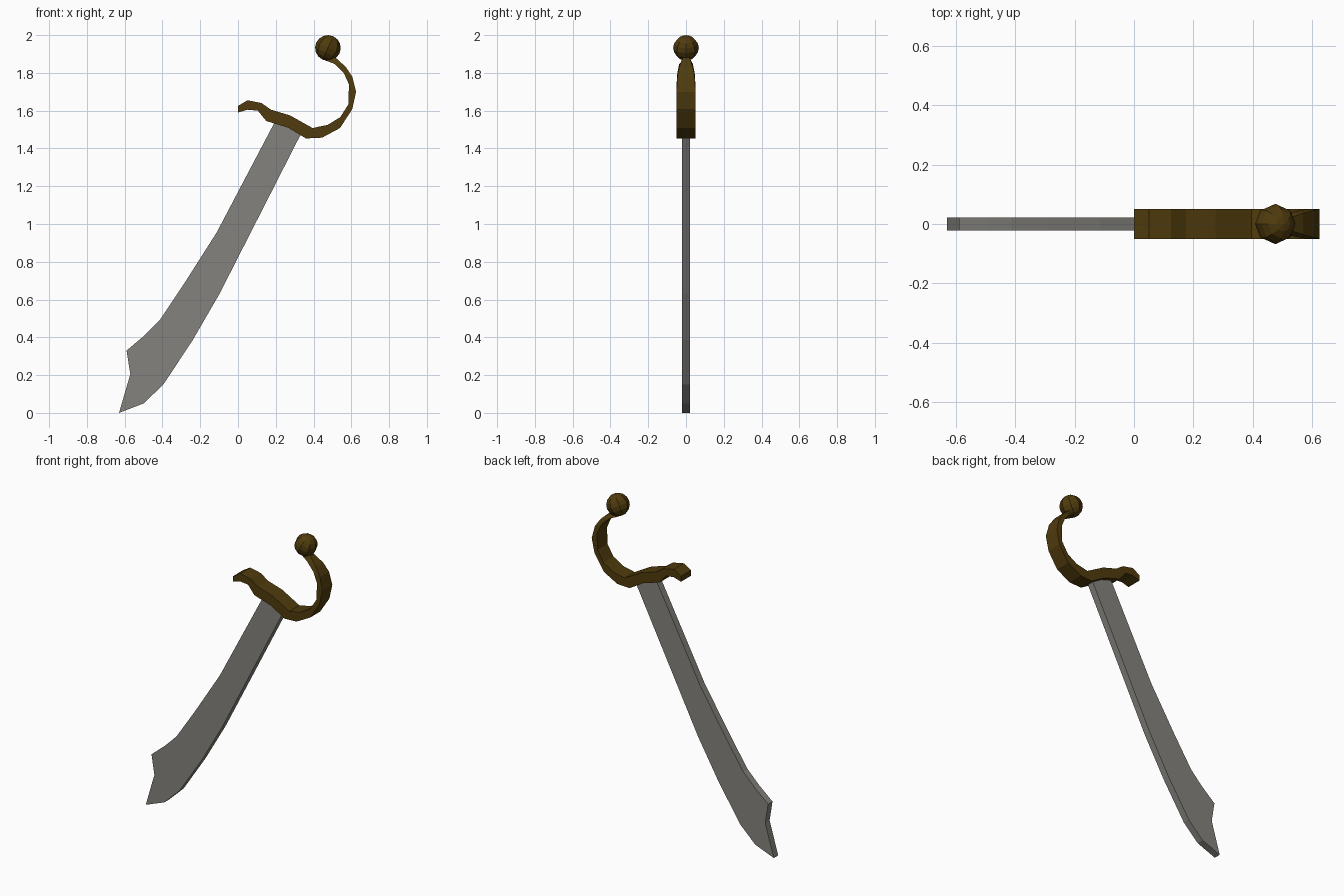
import bpy, bmesh
from math import radians

cube = bpy.data.objects.get("Cube")
if cube:
    bpy.data.objects.remove(cube)


def material(name, rgb):
    m = bpy.data.materials.new(name)
    m.use_nodes = True
    colour = (*rgb, 1)
    m.diffuse_color = colour
    bsdf = m.node_tree.nodes["Principled BSDF"]
    bsdf.inputs["Base Color"].default_value = colour
    bsdf.inputs["Roughness"].default_value = 0.8
    return m


def finish(bm, name, mat):
    bmesh.ops.recalc_face_normals(bm, faces=bm.faces)
    mesh = bpy.data.meshes.new(name)
    bm.to_mesh(mesh)
    bm.free()
    mesh.materials.append(mat)
    obj = bpy.data.objects.new(name, mesh)
    bpy.context.collection.objects.link(obj)
    return obj


steel = material("grey steel", (0.23, 0.225, 0.205))
brass = material("dark brass", (0.08, 0.044, 0.004))

# Blade: flat outline extruded to an even thickness
outline = [(-.63, 0), (-.5, .05), (-.395, .15), (-.24, .385), (-.098, .63),
           (.335, 1.48), (.2, 1.55), (-.113, .955), (-.288, .68), (-.415, .49),
           (-.495, .41), (-.59, .33), (-.57, .205)]
half = .022
bm = bmesh.new()
face = bm.faces.new([bm.verts.new((x, -half, z)) for x, z in outline])
extruded = bmesh.ops.extrude_face_region(bm, geom=[face])["geom"]
bmesh.ops.translate(bm, vec=(0, 2 * half, 0),
                    verts=[g for g in extruded if isinstance(g, bmesh.types.BMVert)])
finish(bm, "blade", steel)

# Guard and knuckle bow: rectangular sections (inner x, z, outer x, z, half width)
sections = [(0, 1.625, 0, 1.59, .05), (.05, 1.655, .05, 1.605, .05),
            (.125, 1.64, .105, 1.6, .05), (.175, 1.605, .15, 1.545, .05),
            (.275, 1.575, .265, 1.51, .05), (.395, 1.508, .36, 1.453, .05),
            (.475, 1.525, .445, 1.457, .05), (.542, 1.566, .54, 1.508, .05),
            (.585, 1.635, .605, 1.608, .05), (.587, 1.74, .625, 1.7, .05),
            (.56, 1.8, .605, 1.78, .046), (.51, 1.848, .57, 1.832, .036),
            (.465, 1.865, .515, 1.882, .018)]
bm = bmesh.new()
rings = [[bm.verts.new(p) for p in ((a, -w, b), (a, w, b), (c, w, d), (c, -w, d))]
         for a, b, c, d, w in sections]
for r, s in zip(rings, rings[1:]):
    for i in range(4):
        j = (i + 1) % 4
        bm.faces.new((r[i], r[j], s[j], s[i]))
bm.faces.new(rings[0])
bm.faces.new(rings[-1])
finish(bm, "guard", brass)

# Pommel: faceted ball tilted along the end of the bow
bm = bmesh.new()
bmesh.ops.create_uvsphere(bm, u_segments=8, v_segments=8, radius=.068)
pommel = finish(bm, "pommel", brass)
pommel.location = (.476, 0, 1.932)
pommel.rotation_euler.y = radians(25)
